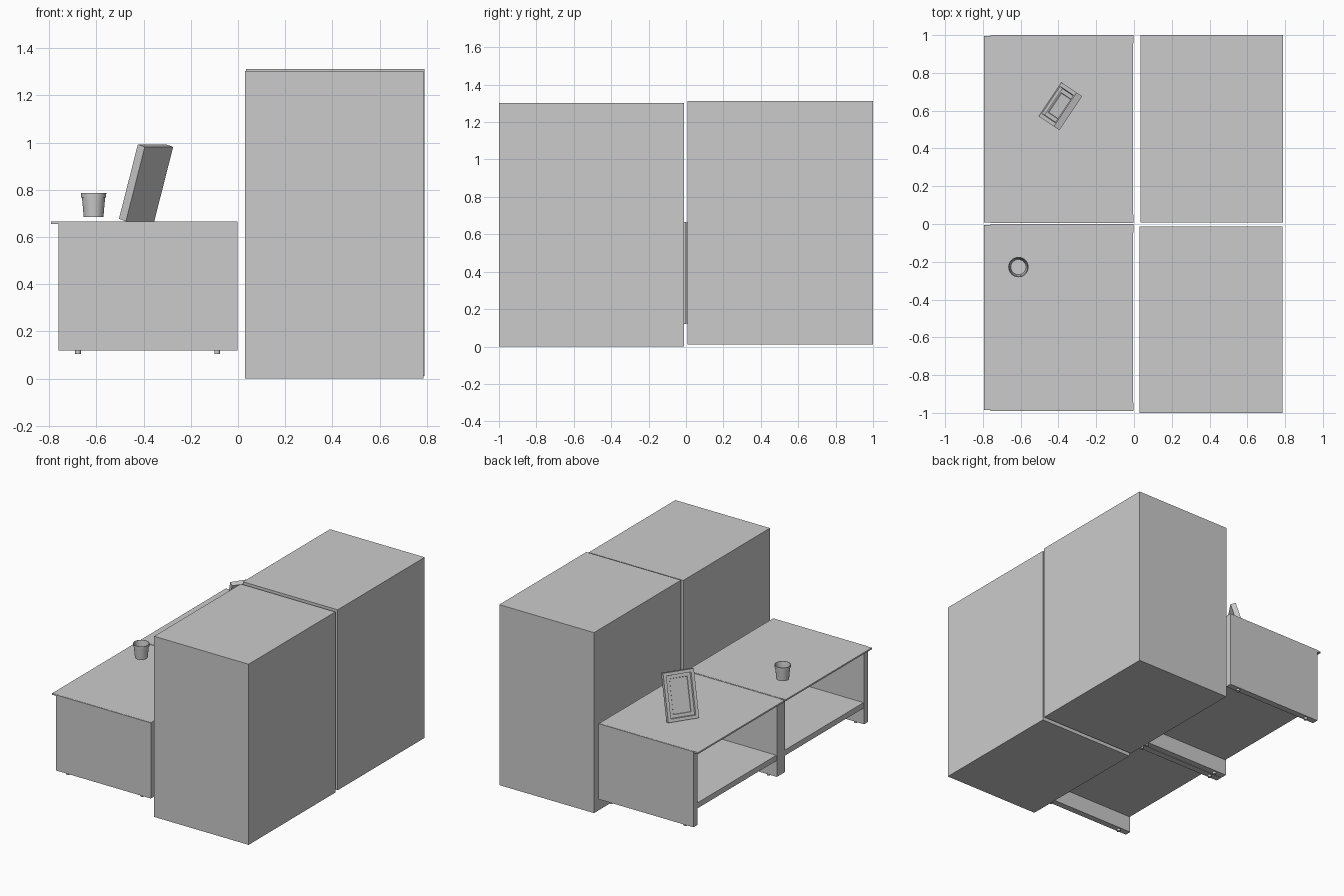
import bpy, bmesh, math
from mathutils import Matrix, Vector

if "Cube" in bpy.data.objects:
    bpy.data.objects.remove(bpy.data.objects["Cube"])

grey = bpy.data.materials.new("plain_grey")
grey.diffuse_color = (0.6, 0.6, 0.6, 1)
grey.use_nodes = True
grey.node_tree.nodes["Principled BSDF"].inputs["Base Color"].default_value = grey.diffuse_color


def finish(name, bm):
    bmesh.ops.recalc_face_normals(bm, faces=bm.faces)
    me = bpy.data.meshes.new(name)
    bm.to_mesh(me)
    bm.free()
    me.materials.append(grey)
    ob = bpy.data.objects.new(name, me)
    bpy.context.collection.objects.link(ob)
    return ob


def box(name, lo, hi):
    bm = bmesh.new()
    bmesh.ops.create_cube(bm, size=1)
    lo, hi = Vector(lo), Vector(hi)
    for v in bm.verts:
        v.co = (lo + hi) / 2 + v.co * (hi - lo)
    return finish(name, bm)


def lathe(name, profile, centre, n):
    # spins (radius, z) points around a vertical axis; zero radius closes the end
    bm = bmesh.new()
    rings = []
    for r, z in profile:
        k = n if r > 0 else 1
        rings.append([bm.verts.new((centre[0] + r * math.cos(2 * math.pi * i / n),
                                    centre[1] + r * math.sin(2 * math.pi * i / n), z))
                      for i in range(k)])
    for a, b in zip(rings, rings[1:]):
        for i in range(n):
            j = (i + 1) % n
            q = [a[i % len(a)], a[j % len(a)], b[j % len(b)], b[i % len(b)]]
            bm.faces.new(list(dict.fromkeys(q)))
    return finish(name, bm)


# tall cabinets
box("front_cabinet", (0.03, -1.0, 0.0), (0.785, -0.012, 1.303))
box("back_cabinet", (0.034, 0.008, 0.01), (0.79, 1.0, 1.312))

# two low open benches
T = 0.045
for side, y0, y1 in (("front", -0.99, 0.0), ("back", 0.004, 1.0)):
    for end, a in (("near", y0), ("far", y1 - T)):
        box(f"{side}_bench_{end}_panel", (-0.76, a, 0.12), (-0.003, a + T, 0.665))
        for k, x in enumerate((-0.678, -0.088)):
            lathe(f"{side}_bench_{end}_foot_{k + 1}",
                  [(0, 0.105), (0.012, 0.105), (0.012, 0.121), (0, 0.121)],
                  (x, a + T / 2), 16)
    box(f"{side}_bench_top", (-0.793, y0 + 0.005, 0.655), (-0.004, y1 - 0.005, 0.666))
    box(f"{side}_bench_shelf", (-0.755, y0 + T, 0.235), (-0.004, y1 - T, 0.275))
    box(f"{side}_bench_back_panel", (-0.015, y0 + T, 0.275), (-0.005, y1 - T, 0.655))

# tapered cup, hollow, with a rim band
cup = lathe("cup", [(0, 0.685), (0.042, 0.685), (0.049, 0.768), (0.053, 0.768),
                    (0.054, 0.786), (0.05, 0.786), (0.047, 0.768), (0.04, 0.692),
                    (0, 0.692)], (-0.612, -0.228), 32)
bpy.context.view_layer.objects.active = cup
cup.select_set(True)
bpy.ops.object.shade_smooth_by_angle(angle=math.radians(30))

# leaning picture frame: solid slab with stepped recess in its face
bm = bmesh.new()
bmesh.ops.create_cube(bm, size=1)
for v in bm.verts:
    v.co = Vector((v.co.x * 0.216, (v.co.y - 0.5) * 0.037, (v.co.z + 0.5) * 0.33))
bm.faces.ensure_lookup_table()
face = min(bm.faces, key=lambda f: f.calc_center_median().y)
bm.normal_update()
for thickness, push in ((0.03, 0), (0.004, 0.016), (0.03, 0), (0.003, 0.004)):
    bmesh.ops.inset_individual(bm, faces=[face], thickness=thickness, depth=0)
    for v in face.verts:
        v.co.y += push
    bm.normal_update()
frame = finish("picture_frame", bm)
frame.matrix_world = (Matrix.Translation((-0.415, 0.64, 0.666))
                      @ Matrix.Rotation(math.radians(-123.8), 4, 'Z')
                      @ Matrix.Rotation(math.radians(-17), 4, 'X'))
